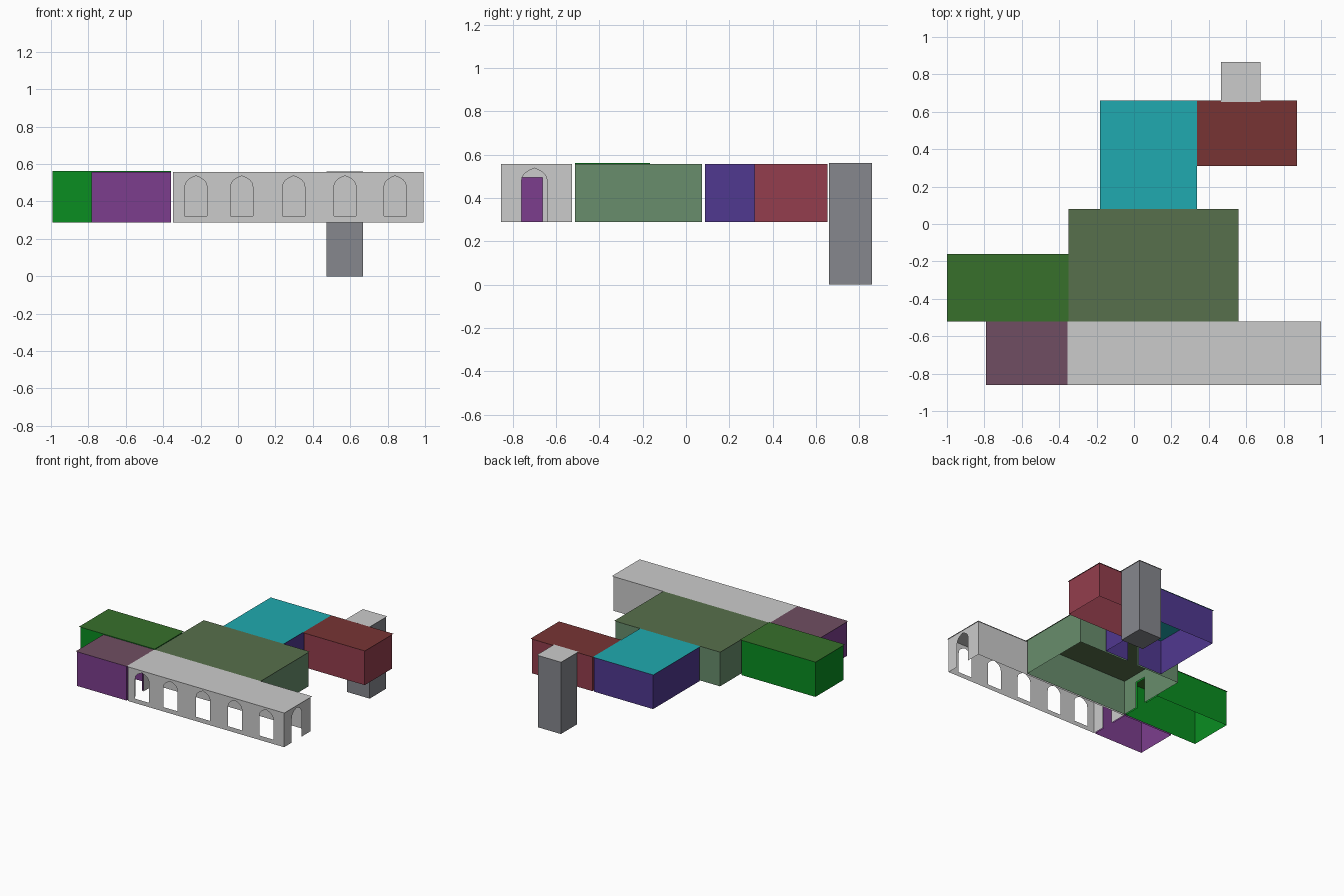
import bpy, bmesh

if "Cube" in bpy.data.objects:
    bpy.data.objects.remove(bpy.data.objects["Cube"])

INSET = 0.007          # walls stand slightly inside the roof edge
BASE, TOP = 0.288, 0.557


def material(name, rgb):
    """Material from an sRGB 0-255 colour."""
    m = bpy.data.materials.new(name)
    m.diffuse_color = [(min(c, 255) / 255) ** 2.2 for c in rgb] + [1]
    m.use_nodes = True
    m.node_tree.nodes["Principled BSDF"].inputs["Base Color"].default_value = m.diffuse_color
    return m


def make_object(name, bm, mat):
    me = bpy.data.meshes.new(name)
    bm.to_mesh(me)
    bm.free()
    ob = bpy.data.objects.new(name, me)
    bpy.context.collection.objects.link(ob)
    if mat:
        me.materials.append(mat)
    return ob


def door(c, half=0.048, head=0.495):
    return [(c - half, BASE), (c - half, head), (c + half, head), (c + half, BASE)]


def arch(c, sill=BASE, half=0.06):
    side = [(half, sill), (half, 0.475), (half * 0.92, 0.498), (half * 0.72, 0.514),
            (half * 0.4, 0.527)]
    return ([(c - u, z) for u, z in side] + [(c, 0.537)]
            + [(c + u, z) for u, z in reversed(side)])


def wall(bm, a, b, axis, fixed, base, top, openings):
    """Flat wall sheet; openings at floor level are notches, others are holes."""
    def loop(pts):
        vs = [bm.verts.new((u, fixed, z) if axis == 'x' else (fixed, u, z)) for u, z in pts]
        return [bm.edges.new((vs[i - 1], vs[i])) for i in range(len(vs))]
    outline, edges = [(a, base)], []
    for o in sorted(openings):
        if abs(o[0][1] - base) < 1e-4:
            outline += o
        else:
            edges += loop(o)
    edges += loop(outline + [(b, base), (b, top), (a, top)])
    bmesh.ops.triangle_fill(bm, edges=edges, use_beauty=True,
                            normal=(0, 1, 0) if axis == 'x' else (1, 0, 0))


def room(name, x0, x1, y0, y1, wall_mat, roof_mat, base=BASE, top=TOP, floor=False,
         front=(), back=(), left=(), right=()):
    a, b, c, d = x0 + INSET, x1 - INSET, y0 + INSET, y1 - INSET
    # Walls
    bm = bmesh.new()
    wall(bm, a, b, 'x', c, base, top, front)
    wall(bm, a, b, 'x', d, base, top, back)
    wall(bm, c, d, 'y', a, base, top, left)
    wall(bm, c, d, 'y', b, base, top, right)
    if floor:
        bm.faces.new([bm.verts.new(p) for p in
                      ((a, c, base), (a, d, base), (b, d, base), (b, c, base))])
    bmesh.ops.remove_doubles(bm, verts=bm.verts, dist=1e-5)
    bmesh.ops.recalc_face_normals(bm, faces=bm.faces)
    make_object(name + "_walls", bm, wall_mat)
    # Roof sheet with a small overhang
    bm = bmesh.new()
    bm.faces.new([bm.verts.new(p) for p in
                  ((x0, y0, top), (x1, y0, top), (x1, y1, top), (x0, y1, top))])
    make_object(name + "_roof", bm, roof_mat)


# Colours
purple = material("purple", (123, 64, 140))
mauve = material("mauve", (111, 79, 98))
green = material("green", (18, 140, 38))
leaf = material("leaf_green", (58, 111, 47))
sage = material("sage", (104, 140, 108))
olive = material("olive", (88, 111, 77))
indigo = material("indigo", (81, 59, 143))
teal = material("teal", (37, 168, 174))
maroon = material("maroon", (146, 64, 78))
brown = material("brown", (119, 55, 55))
slate = material("slate", (133, 134, 140))

# Arcaded gallery along the front
room("gallery", -0.355, 1.0, -0.86, -0.52, None, None,
     front=[arch(x, 0.322) for x in (-0.225, 0.02, 0.298, 0.572, 0.84)],
     right=[arch(-0.70)], left=[door(-0.71)])

# Side room at the end of the gallery
room("side_room", -0.79, -0.352, -0.86, -0.52, purple, mauve, right=[door(-0.71)])

# West wing
room("west_wing", -1.0, -0.35, -0.52, -0.16, green, leaf, top=0.562, right=[door(-0.34)])

# Main hall
room("main_hall", -0.35, 0.56, -0.52, 0.08, sage, olive,
     left=[door(-0.34)], back=[door(0.08)])

# Rear chamber
room("rear_chamber", -0.182, 0.338, 0.08, 0.66, indigo, teal,
     front=[door(0.08)], right=[door(0.485)])

# East chamber
room("east_chamber", 0.338, 0.872, 0.31, 0.66, maroon, brown,
     left=[door(0.485)])

# Tall shaft reaching the ground
room("shaft", 0.465, 0.675, 0.652, 0.865, slate, None, base=0.0, top=0.561, floor=True)
